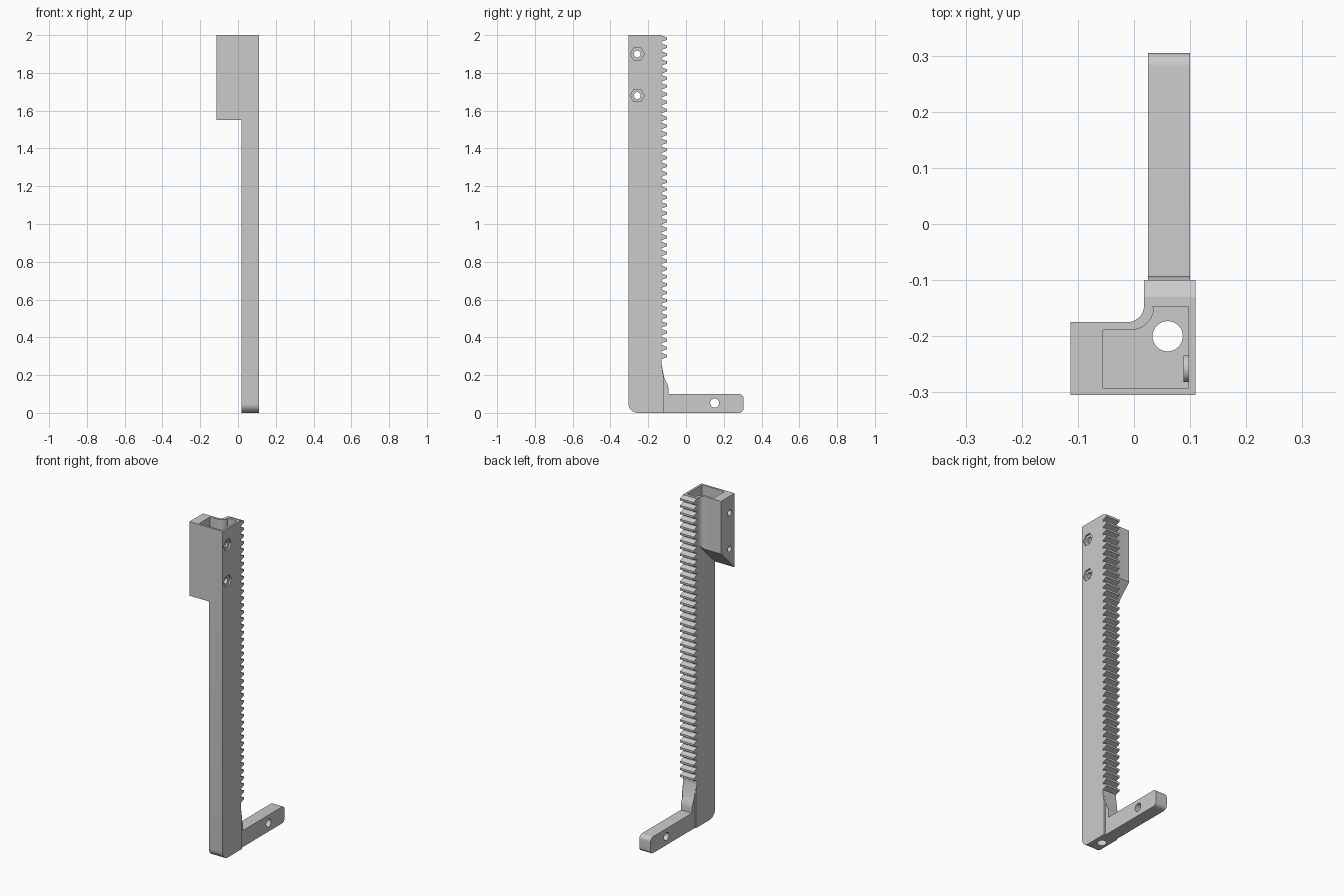
import bpy, bmesh, math

if "Cube" in bpy.data.objects:
    bpy.data.objects.remove(bpy.data.objects["Cube"])

def prism(name, pts, axis, lo, hi):
    """Extrude a 2D profile: axis 'X' takes (y, z) points, axis 'Z' takes (x, y)."""
    bm = bmesh.new()
    def put(p, h):
        return (h, p[0], p[1]) if axis == 'X' else (p[0], p[1], h)
    face = bm.faces.new([bm.verts.new(put(p, lo)) for p in pts])
    ext = bmesh.ops.extrude_face_region(bm, geom=[face])
    move = (hi - lo, 0, 0) if axis == 'X' else (0, 0, hi - lo)
    bmesh.ops.translate(bm, vec=move,
                        verts=[v for v in ext['geom'] if isinstance(v, bmesh.types.BMVert)])
    bmesh.ops.recalc_face_normals(bm, faces=bm.faces)
    mesh = bpy.data.meshes.new(name)
    bm.to_mesh(mesh)
    bm.free()
    obj = bpy.data.objects.new(name, mesh)
    bpy.context.collection.objects.link(obj)
    return obj

def arc(cx, cy, r, a0, a1, n=8):
    return [(cx + r * math.cos(math.radians(a0 + (a1 - a0) * i / n)),
             cy + r * math.sin(math.radians(a0 + (a1 - a0) * i / n))) for i in range(n + 1)]

def ring(cx, cy, r, n=32):
    return arc(cx, cy, r, 0, 360 - 360 / n, n - 1)

def combine(obj, other, op):
    mod = obj.modifiers.new(op, 'BOOLEAN')
    mod.operation, mod.solver, mod.object = op, 'EXACT', other
    bpy.context.view_layer.objects.active = obj
    bpy.ops.object.modifier_apply(modifier=mod.name)
    bpy.data.objects.remove(other, do_unlink=True)

def smooth(obj):
    bpy.ops.object.select_all(action='DESELECT')
    obj.select_set(True)
    bpy.context.view_layer.objects.active = obj
    bpy.ops.object.shade_smooth_by_angle(angle=math.radians(30))

# column with toothed rack along the back
FRONT, ROOT, TIP, PITCH, TEETH = -0.305, -0.13, -0.10, 0.042, 41
profile = [(FRONT, 2.0)] + arc(FRONT + 0.05, 0.05, 0.05, 180, 270)
profile += [(-0.12, 0), (-0.12, 0.2), (ROOT, 0.262)]
for i in range(TEETH):
    z = 1.981 - PITCH * (TEETH - 1 - i)
    profile += [(ROOT, z - 0.017), (TIP, z - 0.006), (TIP, z + 0.006), (ROOT, z + 0.017)]
profile.append((ROOT, 2.0))
column = prism("rack_column", profile, 'X', 0.018, 0.11)

# mounting block at the top, with filleted corner and sloped underside
block = prism("mount_block", [(-0.113, FRONT), (0.05, FRONT), (0.05, -0.145)]
              + arc(-0.012, -0.145, 0.03, 0, -90) + [(-0.113, -0.175)], 'Z', 1.55, 2.0)
combine(block, prism("slope_cutter", [(-0.31, 1.545), (-0.1, 1.755), (-0.1, 1.5), (-0.31, 1.5)],
                     'X', -0.2, 0.018), 'DIFFERENCE')
combine(column, block, 'UNION')

# open pocket in the top
pocket = prism("pocket_cutter", [(-0.055, -0.292), (0.097, -0.292), (0.097, -0.147), (0.033, -0.147)]
               + arc(-0.006, -0.147, 0.042, -8, -90) + [(-0.055, -0.189)], 'Z', 1.70, 2.1)
combine(column, pocket, 'DIFFERENCE')

# long rod hole down to the foot
combine(column, prism("rod_cutter", ring(0.06, -0.2, 0.027), 'Z', -0.1, 2.1), 'DIFFERENCE')

# screw bosses, nut recesses and screw holes
for z in (1.9, 1.68):
    if z > 1.7:
        combine(column, prism("boss", ring(-0.258, z, 0.024), 'X', 0.088, 0.10), 'UNION')
    combine(column, prism("nut_cutter", ring(-0.258, z, 0.037, 6), 'X', 0.1, 0.2), 'DIFFERENCE')
    combine(column, prism("screw_cutter", ring(-0.258, z, 0.018, 24), 'X', -0.2, 0.2), 'DIFFERENCE')
smooth(column)

# foot arm with rounded end and cross hole
arm = prism("foot_arm", [(-0.122, 0)] + arc(0.28, 0.025, 0.025, -90, 0)
            + arc(0.28, 0.075, 0.025, 0, 90) + [(-0.122, 0.1)], 'X', 0.025, 0.10)
combine(arm, prism("pin_cutter", ring(0.152, 0.052, 0.024), 'X', -0.1, 0.2), 'DIFFERENCE')
smooth(arm)

# curved gusset between arm and column
gusset = prism("gusset", [(-0.124, 0.09), (-0.093, 0.09), (-0.093, 0.13), (-0.097, 0.15),
                          (-0.106, 0.167), (-0.116, 0.19), (-0.13, 0.262), (-0.135, 0.2)],
               'X', 0.025, 0.10)
smooth(gusset)
